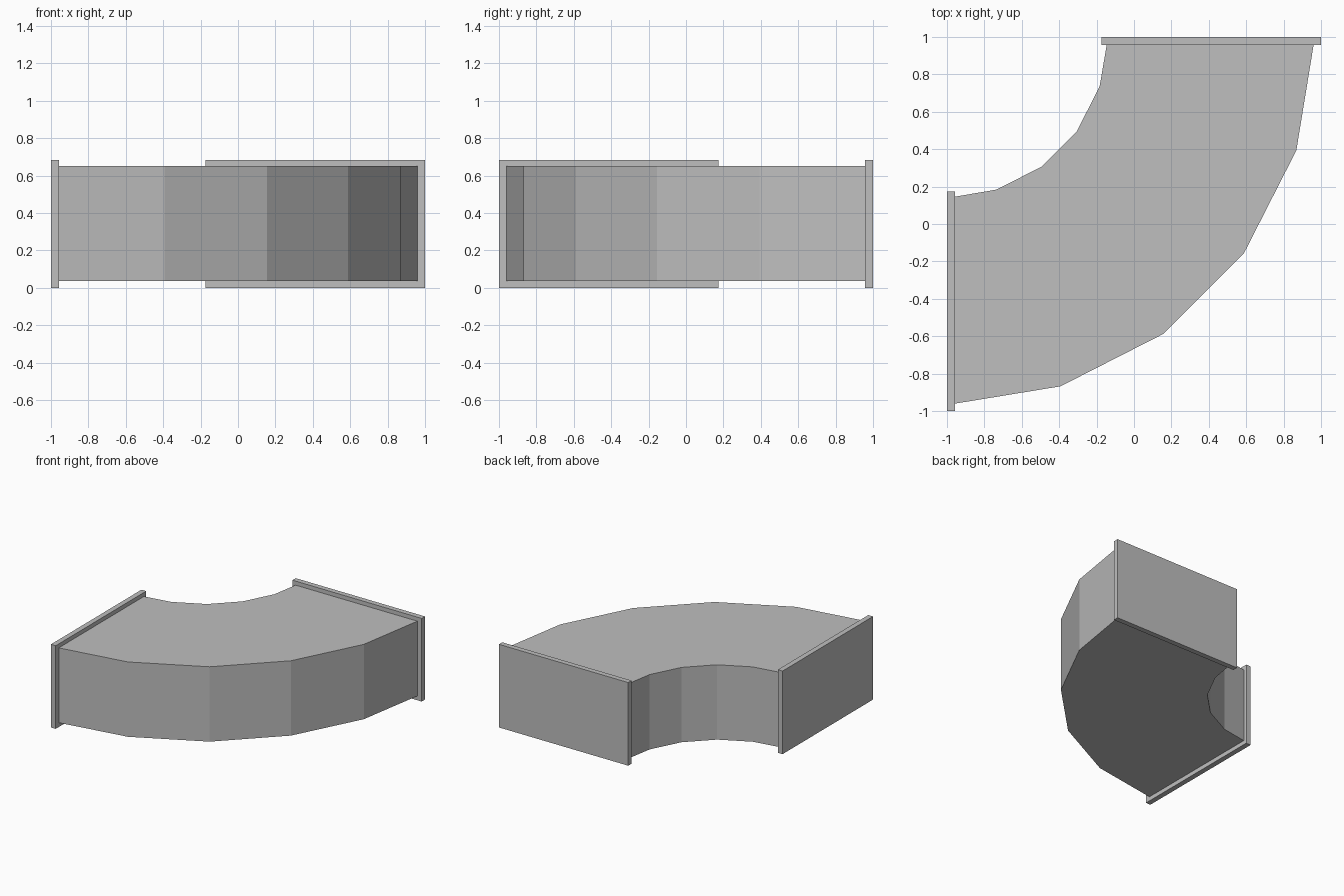
import bpy
import bmesh
from math import sin, cos, radians

cube = bpy.data.objects.get("Cube")
if cube:
    bpy.data.objects.remove(cube, do_unlink=True)

GREY = (0.52, 0.52, 0.52, 1)
metal = bpy.data.materials.new("duct grey")
metal.use_nodes = True
metal.diffuse_color = GREY
metal.node_tree.nodes["Principled BSDF"].inputs["Base Color"].default_value = GREY


def prism(name, outline, z0, z1):
    """Extrude a flat outline straight up between two heights."""
    bm = bmesh.new()
    base = bm.faces.new([bm.verts.new((x, y, z0)) for x, y in outline])
    top = bmesh.ops.extrude_face_region(bm, geom=[base])["geom"]
    bmesh.ops.translate(bm, vec=(0, 0, z1 - z0),
                        verts=[v for v in top if isinstance(v, bmesh.types.BMVert)])
    bmesh.ops.recalc_face_normals(bm, faces=bm.faces)
    mesh = bpy.data.meshes.new(name)
    bm.to_mesh(mesh)
    bm.free()
    mesh.materials.append(metal)
    obj = bpy.data.objects.new(name, mesh)
    bpy.context.collection.objects.link(obj)


def rect(x0, x1, y0, y1):
    return [(x0, y0), (x1, y0), (x1, y1), (x0, y1)]


def arc(radius, steps=5):
    """Quarter bend about the inner corner, ending inside the flanges."""
    pts = []
    for i in range(steps + 1):
        a = radians(90 * i / steps)
        x, y = radius * sin(a) - 1, 1 - radius * cos(a)
        pts.append((max(x, -0.98), min(y, 0.98)))
    return pts


# Faceted rectangular bend
prism("duct_bend", arc(1.964) + arc(0.858)[::-1], 0.035, 0.65)

# Closed end flanges
prism("right_flange", rect(-1, -0.957, -1, 0.175), 0, 0.683)
prism("back_flange", rect(-0.175, 1, 0.957, 1), 0, 0.683)
